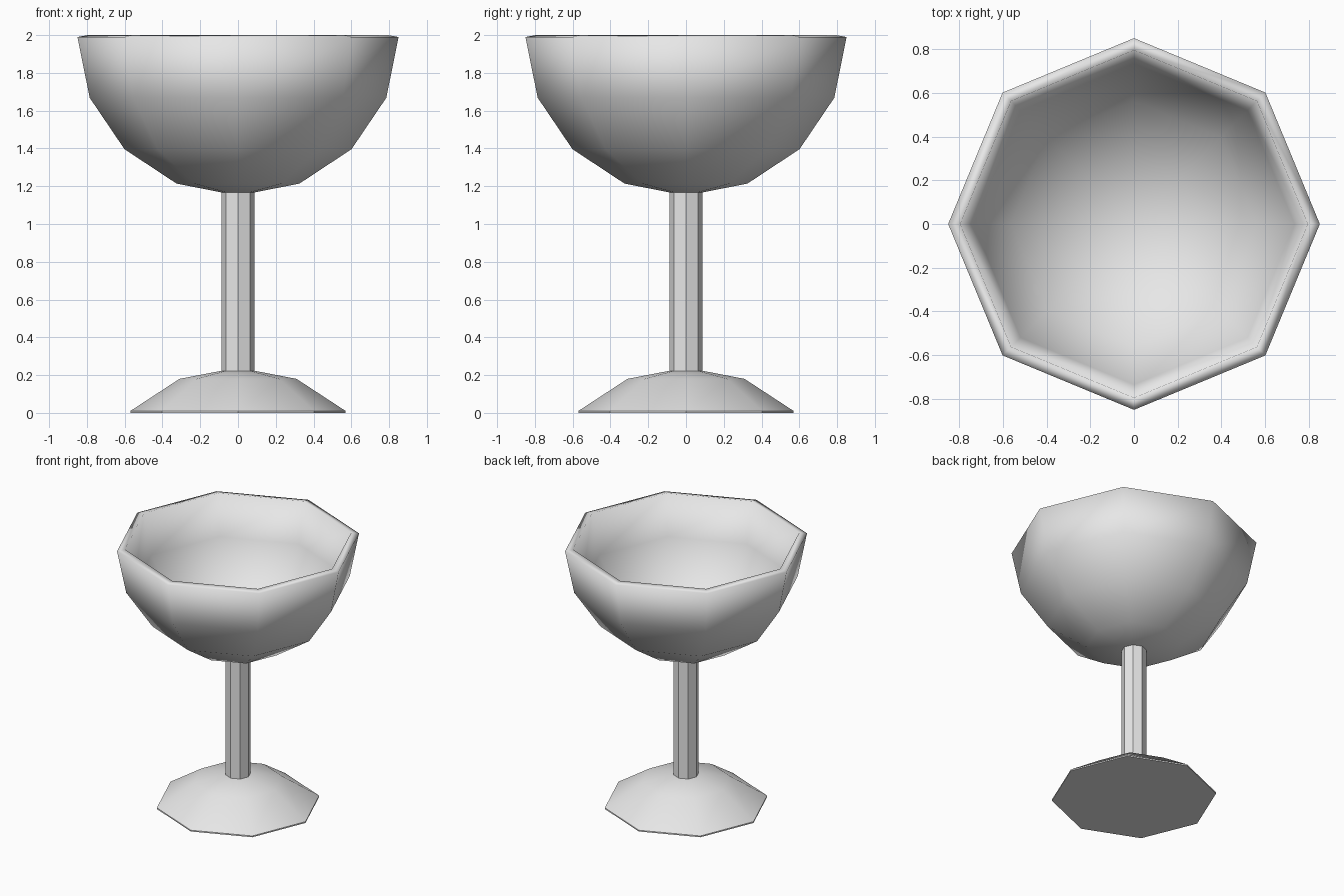
import bpy, bmesh, math

if "Cube" in bpy.data.objects:
    bpy.data.objects.remove(bpy.data.objects["Cube"], do_unlink=True)

SIDES = 8

# One plain grey for the whole goblet
grey = bpy.data.materials.new("plain_grey")
grey.use_nodes = True
colour = (0.8, 0.8, 0.8, 1)
grey.diffuse_color = colour
grey.node_tree.nodes["Principled BSDF"].inputs["Base Color"].default_value = colour


def lathe(name, profile, smooth_angle):
    """Turn an (r, z) profile around z; r = 0 makes a pole, an end ring is capped."""
    bm = bmesh.new()
    rings = []
    for r, z in profile:
        if r == 0:
            rings.append([bm.verts.new((0, 0, z))] * SIDES)
        else:
            angles = [math.tau * i / SIDES for i in range(SIDES)]
            rings.append([bm.verts.new((r * math.cos(a), r * math.sin(a), z)) for a in angles])
    for low, high in zip(rings, rings[1:]):
        for i in range(SIDES):
            j = (i + 1) % SIDES
            corners = [low[i], low[j], high[j], high[i]]
            bm.faces.new(list(dict.fromkeys(corners)))
    for ring, (r, z) in ((rings[0], profile[0]), (rings[-1], profile[-1])):
        if r > 0:
            bm.faces.new(ring)
    bmesh.ops.recalc_face_normals(bm, faces=bm.faces)
    mesh = bpy.data.meshes.new(name)
    bm.to_mesh(mesh)
    bm.free()
    mesh.materials.append(grey)
    obj = bpy.data.objects.new(name, mesh)
    bpy.context.collection.objects.link(obj)
    bpy.ops.object.select_all(action="DESELECT")
    obj.select_set(True)
    bpy.context.view_layer.objects.active = obj
    bpy.ops.object.shade_smooth_by_angle(angle=math.radians(smooth_angle))
    return obj


def bowl_arc(radius, depth, rim_z):
    """Quarter arc from the bottom pole up to the rim."""
    steps = [math.pi / 8 * i for i in range(5)]
    return [(radius * math.sin(t) if t else 0, rim_z - depth * math.cos(t)) for t in steps]


# Bowl: outer wall, rim sloping up inward, inner wall
outer = bowl_arc(0.85, 0.84, 1.99)
inner = bowl_arc(0.795, 0.795, 2.0)
lathe("bowl", outer + inner[::-1], 180)

# Stem with crisp flat sides
lathe("stem", [(0.088, 0.2), (0.088, 1.18)], 20)

# Shallow domed foot with a thin edge and flat underside
lathe("foot", [(0.57, 0), (0.57, 0.01), (0.31, 0.18), (0, 0.24)], 40)
